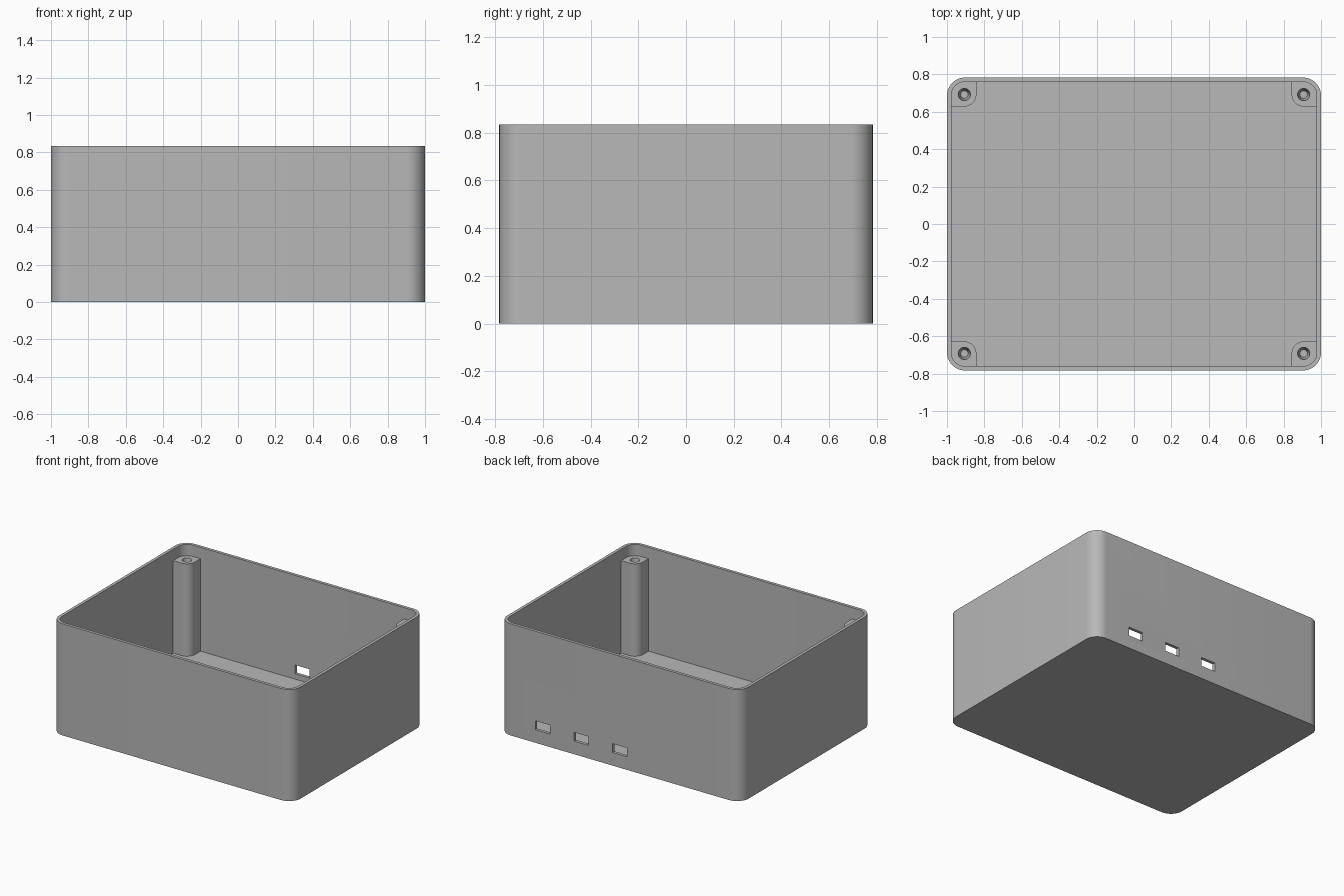
import bpy, bmesh, math

HALF_X, HALF_Y, HEIGHT = 1.0, 0.783, 0.835
WALL, FLOOR, RADIUS = 0.023, 0.058, 0.097
POST_X, POST_Y, POST_R, POST_TOP = 0.907, 0.692, 0.064, 0.75

default = bpy.data.objects.get("Cube")
if default:
    bpy.data.objects.remove(default, do_unlink=True)

grey = bpy.data.materials.new("plain grey")
grey.use_nodes = True
colour = (0.48, 0.48, 0.48, 1)
grey.diffuse_color = colour
grey.node_tree.nodes["Principled BSDF"].inputs["Base Color"].default_value = colour


def arc(cx, cy, r, start, steps=12):
    """Quarter circle, anticlockwise from the start angle in degrees."""
    angles = [math.radians(start + 90 * i / steps) for i in range(steps + 1)]
    return [(cx + r * math.cos(a), cy + r * math.sin(a)) for a in angles]


def rounded_rect(hx, hy, r):
    x, y = hx - r, hy - r
    return (arc(x, y, r, 0) + arc(-x, y, r, 90)
            + arc(-x, -y, r, 180) + arc(x, -y, r, 270))


def loft(name, rings):
    """Skin a stack of (outline, height) rings and cap both ends."""
    bm = bmesh.new()
    loops = [[bm.verts.new((x, y, z)) for x, y in pts] for pts, z in rings]
    for low, high in zip(loops, loops[1:]):
        for i in range(len(low)):
            j = (i + 1) % len(low)
            bm.faces.new((low[i], low[j], high[j], high[i]))
    bm.faces.new(loops[0][::-1])
    bm.faces.new(loops[-1])
    bmesh.ops.recalc_face_normals(bm, faces=bm.faces)
    mesh = bpy.data.meshes.new(name)
    bm.to_mesh(mesh)
    bm.free()
    mesh.materials.append(grey)
    obj = bpy.data.objects.new(name, mesh)
    bpy.context.collection.objects.link(obj)
    return obj


def select(obj):
    bpy.ops.object.select_all(action='DESELECT')
    obj.select_set(True)
    bpy.context.view_layer.objects.active = obj


def cut(obj, cutter):
    cutter.hide_render = True
    mod = obj.modifiers.new("cut", 'BOOLEAN')
    mod.operation, mod.solver, mod.object = 'DIFFERENCE', 'EXACT', cutter
    select(obj)
    bpy.ops.object.modifier_apply(modifier=mod.name)
    bpy.data.objects.remove(cutter, do_unlink=True)


def smooth(obj):
    select(obj)
    bpy.ops.object.shade_smooth_by_angle(angle=math.radians(30))


# Open box: outer wall, rim, inner wall and floor
outer = rounded_rect(HALF_X, HALF_Y, RADIUS)
inner = rounded_rect(HALF_X - WALL, HALF_Y - WALL, RADIUS - WALL)
box = loft("box_shell", [(outer, 0), (outer, HEIGHT), (inner, HEIGHT), (inner, FLOOR)])

# Three ports through the back wall
for x in (0, 0.32, 0.64):
    bpy.ops.mesh.primitive_cube_add(size=1, location=(x, HALF_Y, 0.131))
    cutter = bpy.context.object
    cutter.scale = (0.12, 0.12, 0.066)
    cutter.data.materials.append(grey)
    cut(box, cutter)
smooth(box)

# Corner screw posts, set slightly into the walls
edge_x, edge_y, edge_r = HALF_X - 0.012, HALF_Y - 0.012, RADIUS - 0.012
profile = (arc(edge_x - edge_r, edge_y - edge_r, edge_r, 0)
           + [(POST_X - POST_R, edge_y)]
           + arc(POST_X, POST_Y, POST_R, 180)
           + [(edge_x, POST_Y - POST_R)])
for side, sx in (("left", 1), ("right", -1)):
    for end, sy in (("front", -1), ("back", 1)):
        outline = [(x * sx, y * sy) for x, y in profile]
        post = loft(f"{end}_{side}_screw_post", [(outline, 0.03), (outline, POST_TOP)])
        # Tapered screw hole
        bpy.ops.mesh.primitive_cone_add(vertices=32, radius1=0.02, radius2=0.033, depth=0.12,
                                        location=(POST_X * sx, POST_Y * sy, POST_TOP - 0.058))
        bpy.context.object.data.materials.append(grey)
        cut(post, bpy.context.object)
        smooth(post)
